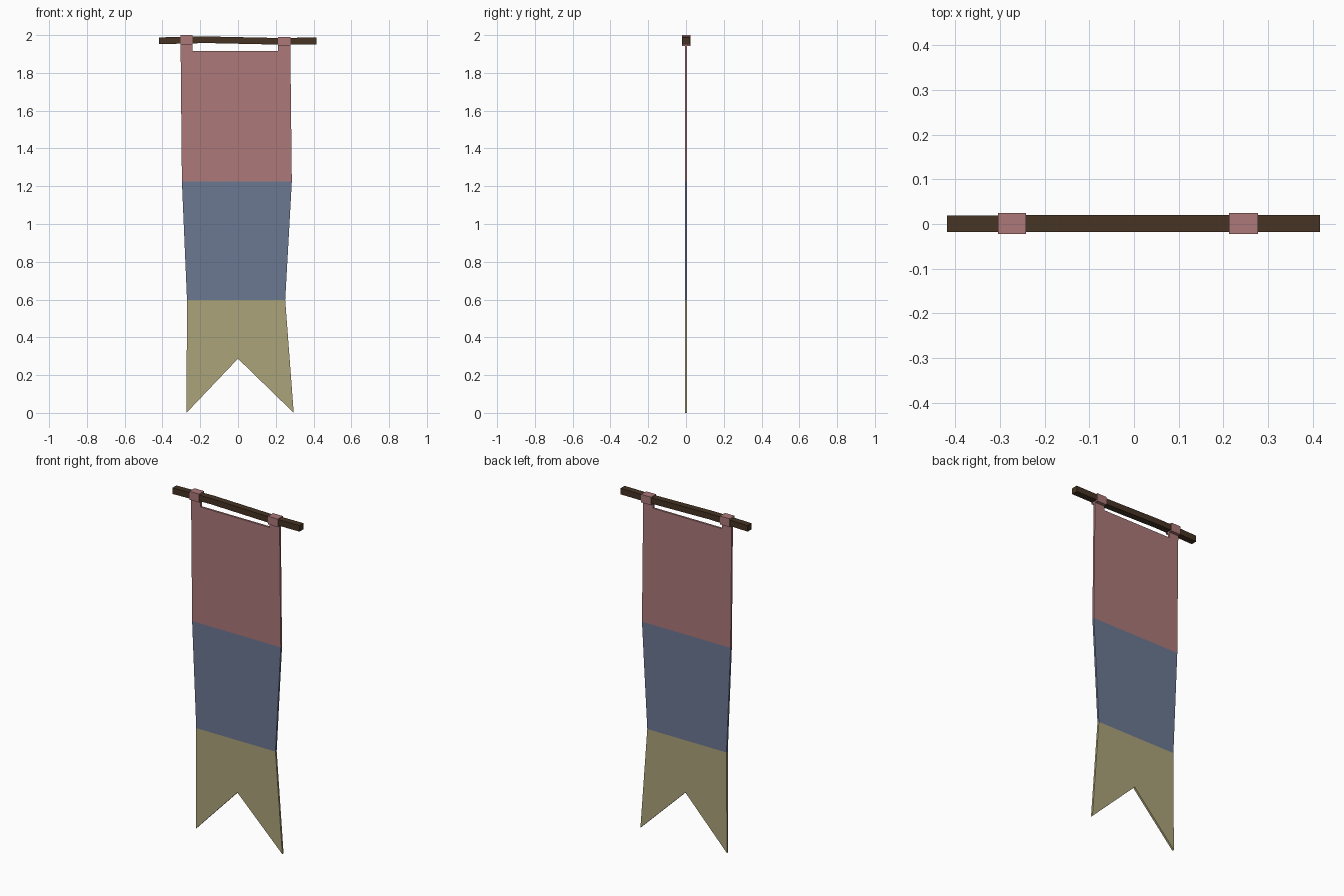
import bpy, bmesh

if "Cube" in bpy.data.objects:
    bpy.data.objects.remove(bpy.data.objects["Cube"])


def material(name, rgb):
    m = bpy.data.materials.new(name)
    lin = [((c / 255 + 0.055) / 1.055) ** 2.4 for c in rgb]
    m.diffuse_color = (*lin, 1)
    m.use_nodes = True
    m.node_tree.nodes["Principled BSDF"].inputs["Base Color"].default_value = m.diffuse_color
    return m


RED = material("faded red cloth", (172, 120, 121))
BLUE = material("slate blue cloth", (108, 120, 146))
YELLOW = material("straw yellow cloth", (171, 163, 122))
WOOD = material("dark wood", (70, 52, 36))


def finish(bm, name, mat):
    bmesh.ops.recalc_face_normals(bm, faces=bm.faces)
    me = bpy.data.meshes.new(name)
    bm.to_mesh(me)
    bm.free()
    me.materials.append(mat)
    ob = bpy.data.objects.new(name, me)
    bpy.context.collection.objects.link(ob)
    return ob


def loft(name, sections, mat):
    """Square bar through sections (x, y0, y1, z0, z1)."""
    bm = bmesh.new()
    rings = [[bm.verts.new((x, y, z)) for y, z in ((a, c), (b, c), (b, d), (a, d))]
             for x, a, b, c, d in sections]
    for r, s in zip(rings, rings[1:]):
        for i in range(4):
            j = (i + 1) % 4
            bm.faces.new((r[i], r[j], s[j], s[i]))
    bm.faces.new(rings[0])
    bm.faces.new(rings[-1])
    return finish(bm, name, mat)


# Slightly crooked crossbar
loft("crossbar", [(-0.418, -0.018, 0.019, 1.952, 1.988),
                  (-0.17, -0.018, 0.020, 1.958, 1.993),
                  (0.20, -0.018, 0.020, 1.950, 1.985),
                  (0.416, -0.018, 0.020, 1.951, 1.987)], WOOD)

# Cloth loops wrapped round the bar
for side, x0, x1, z0, z1 in (("left", -0.304, -0.241, 1.950, 2.0),
                             ("right", 0.212, 0.277, 1.942, 1.99)):
    loft(side + "_loop", [(x, -0.022, 0.025, z0, z1) for x in (x0, x1)], RED)

# Hanging cloth: one outline, cut into colour bands by height
outline = [(-0.304, 1.952), (-0.297, 1.225), (-0.27, 0.597), (-0.273, 0.0),
           (0, 0.287), (0.295, 0.0), (0.25, 0.597), (0.285, 1.225),
           (0.277, 1.944), (0.212, 1.944), (0.212, 1.917),
           (-0.241, 1.917), (-0.241, 1.952)]
T = 0.006
bm = bmesh.new()
face = bm.faces.new([bm.verts.new((x, -T, z)) for x, z in outline])
ext = bmesh.ops.extrude_face_region(bm, geom=[face], use_keep_orig=True)
for v in ext["geom"]:
    if isinstance(v, bmesh.types.BMVert):
        v.co.y = T
for z in (1.225, 0.597):
    bmesh.ops.bisect_plane(bm, geom=bm.verts[:] + bm.edges[:] + bm.faces[:],
                           plane_co=(0, 0, z), plane_no=(0, 0, 1), dist=1e-4)
for f in bm.faces:
    z = f.calc_center_median().z
    f.material_index = 0 if z > 1.225 else 1 if z > 0.597 else 2
cloth = finish(bm, "banner_cloth", RED)
cloth.data.materials.append(BLUE)
cloth.data.materials.append(YELLOW)
